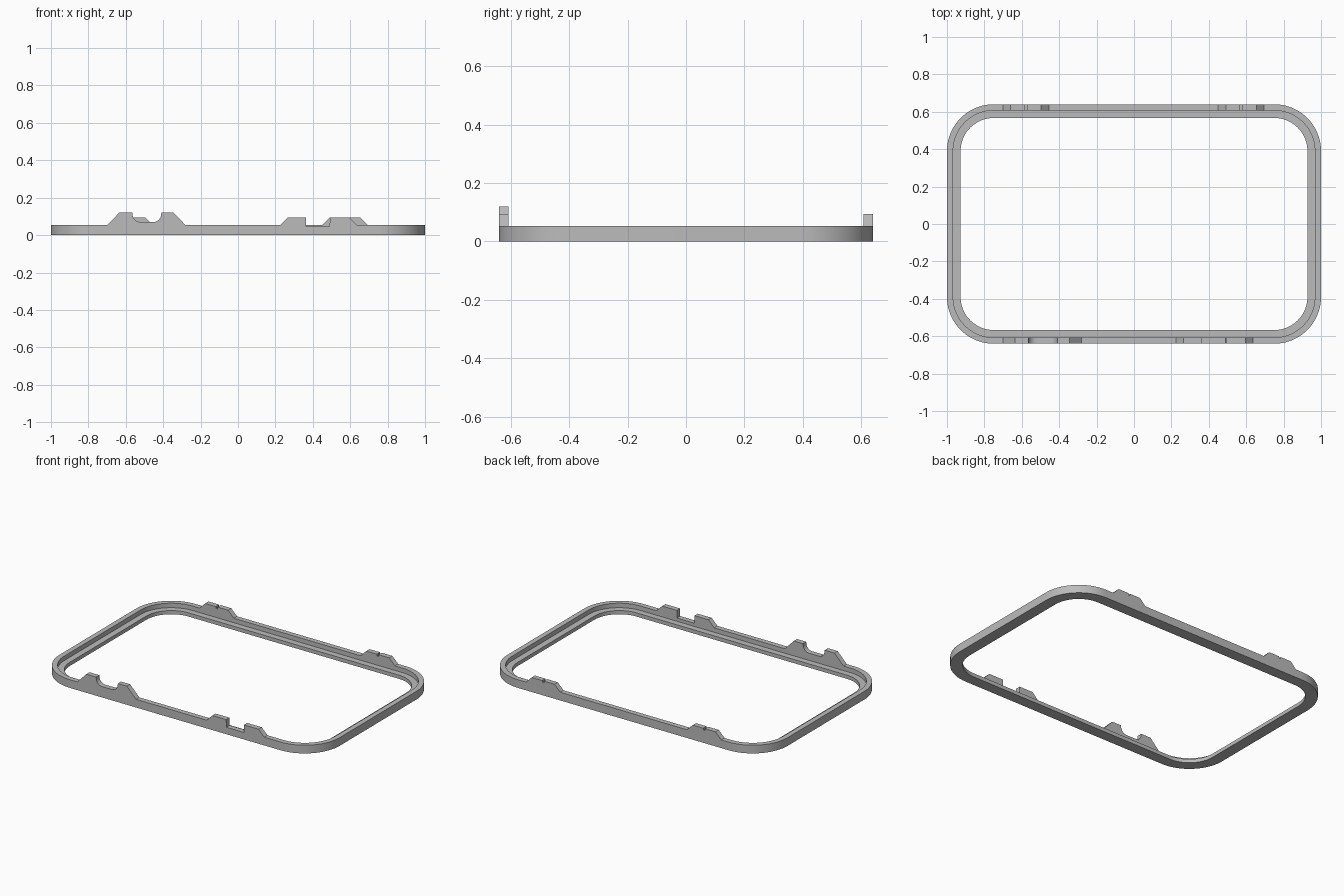
import bpy
import bmesh
from math import sin, cos, pi, radians
from mathutils import Vector

cube = bpy.data.objects.get("Cube")
if cube:
    bpy.data.objects.remove(cube, do_unlink=True)

HALF_X, HALF_Y, RADIUS = 1.0, 0.64, 0.25
RIM_TOP, LEDGE_TOP = 0.053, 0.024
RIM_WIDTH, FRAME_WIDTH = 0.033, 0.073
CORNER_STEPS = 20
LOW, TALL = 0.094, 0.12
STEP = 0.0008          # run of a near-vertical step


def round_cradle(x0, x1):
    """Tall tab pair with a rounded seat between them."""
    a, b, r = x0 + 0.135, x1 - 0.13, 0.042
    floor = 0.07
    pts = [(x0, RIM_TOP), (x0 + 0.065, TALL), (a, TALL)]
    for i in range(9):
        t = pi / 2 * i / 8
        pts.append((a + STEP + r * (1 - cos(t)), floor + r * (1 - sin(t))))
    for i in range(9):
        t = pi / 2 * i / 8
        pts.append((b - STEP - r * (1 - sin(t)), floor + r * (1 - cos(t))))
    return pts + [(b, TALL), (x1 - 0.065, TALL), (x1, RIM_TOP)]


def square_cradle(x0, x1):
    """Low tab pair with a square slot between them."""
    a, b, floor = x0 + 0.14, x1 - 0.145, 0.045
    return [(x0, RIM_TOP), (x0 + 0.041, LOW), (a, LOW), (a + STEP, floor),
            (b - STEP, floor), (b, LOW), (x1 - 0.041, LOW), (x1, RIM_TOP)]


def slit_tab(x0, x1):
    """Low tab with a narrow slit at its middle."""
    m, w, floor = (x0 + x1) / 2, 0.006, LOW - 0.012
    return [(x0, RIM_TOP), (x0 + 0.041, LOW), (m - w, LOW), (m - w + STEP, floor),
            (m + w - STEP, floor), (m + w, LOW), (x1 - 0.041, LOW), (x1, RIM_TOP)]


# Path around the frame: outer point, outward direction, rim height
path = []


def corner(sx, sy, start):
    centre = Vector((sx * (HALF_X - RADIUS), sy * (HALF_Y - RADIUS), 0))
    for i in range(CORNER_STEPS + 1):
        t = start + pi / 2 * i / CORNER_STEPS
        n = Vector((cos(t), sin(t), 0))
        path.append((centre + n * RADIUS, n, RIM_TOP))


def straight(points, side):
    for x, z in points:
        path.append((Vector((x, side * HALF_Y, 0)), Vector((0, side, 0)), z))


straight(round_cradle(-0.70, -0.28) + square_cradle(0.224, 0.636), -1)
corner(1, -1, -pi / 2)
corner(1, 1, 0)
back = slit_tab(-0.70, -0.455) + slit_tab(0.45, 0.695)
straight(reversed(back), 1)
corner(-1, 1, pi / 2)
corner(-1, -1, pi)

# Loft the stepped cross-section along the path
bm = bmesh.new()
rings = []
for p, n, top in path:
    section = [(0, 0), (0, top), (RIM_WIDTH, top), (RIM_WIDTH, LEDGE_TOP),
               (FRAME_WIDTH, LEDGE_TOP), (FRAME_WIDTH, 0)]
    rings.append([bm.verts.new(p - n * inset + Vector((0, 0, z)))
                  for inset, z in section])
for i, ring in enumerate(rings):
    nxt = rings[(i + 1) % len(rings)]
    for j in range(len(ring)):
        k = (j + 1) % len(ring)
        bm.faces.new((ring[j], nxt[j], nxt[k], ring[k]))
bmesh.ops.recalc_face_normals(bm, faces=bm.faces)
mesh = bpy.data.meshes.new("frame_with_tabs")
bm.to_mesh(mesh)
bm.free()

frame = bpy.data.objects.new("frame_with_tabs", mesh)
bpy.context.collection.objects.link(frame)

# Single grey finish
grey = bpy.data.materials.new("plain_grey")
colour = (0.50, 0.50, 0.50, 1)
grey.use_nodes = True
grey.diffuse_color = colour
for node in grey.node_tree.nodes:
    if node.type == "BSDF_PRINCIPLED":
        node.inputs["Base Color"].default_value = colour
mesh.materials.append(grey)

bpy.ops.object.select_all(action="DESELECT")
frame.select_set(True)
bpy.context.view_layer.objects.active = frame
bpy.ops.object.shade_smooth_by_angle(angle=radians(25))
